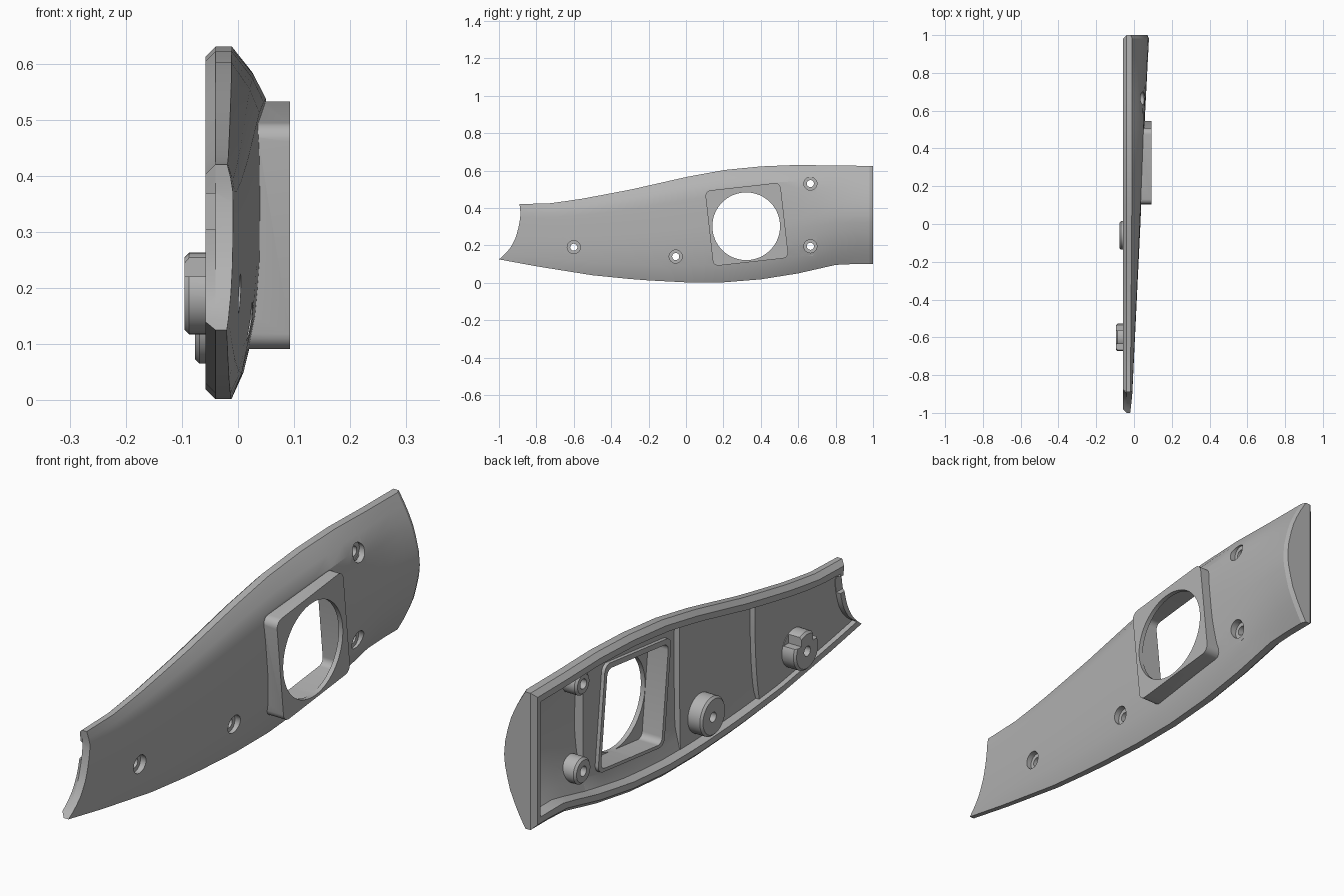
import bpy, bmesh, math
from mathutils import Matrix, Vector

if "Cube" in bpy.data.objects:
    bpy.data.objects.remove(bpy.data.objects["Cube"])

grey = bpy.data.materials.new("mid grey")
grey.use_nodes = True
COL = (0.45, 0.45, 0.45, 1)
grey.diffuse_color = COL
grey.node_tree.nodes["Principled BSDF"].inputs["Base Color"].default_value = COL


def interp(pts, v):
    if v <= pts[0][0]:
        return pts[0][1]
    for (a, fa), (b, fb) in zip(pts, pts[1:]):
        if v <= b:
            return fa + (fb - fa) * (v - a) / (b - a)
    return pts[-1][1]


# Side outline, crown height and cross-section curves
TOP = [(-.9, .42), (-.72, .425), (-.55, .45), (-.3, .497), (0, .565), (.2, .602), (.4, .622), (.6, .63), (.8, .626), (1, .625)]
BOTTOM = [(-1, .125), (-.8, .088), (-.5, .04), (-.25, .015), (0, .002), (.2, .002), (.4, .018), (.6, .05), (.82, .1), (1, .1)]
CROWN = [(-1, -.014), (0, .034), (.5, .055), (1, .08)]
EDGE = [(-1, -.02), (0, -.012), (1, -.01)]
MID_ARC = [(0, 0), (.08, .4), (.24, .8), (.4, .97), (.55, 1), (.75, 1), (.85, .92), (.92, .6), (1, 0)]
REAR_ARC = [(0, 0), (.12, .4), (.25, .72), (.4, .95), (.5, 1), (.6, .95), (.75, .75), (.88, .42), (1, 0)]
FRONT_CURVE = [(0, 0), (.12, .035), (.25, .063), (.4, .086), (.55, .101), (.75, .113), (.85, .115), (1, .11)]
TS = [0, .08, .16, .25, .33, .42, .5, .6, .7, .78, .85, .92, 1]


def outer_x(y, z):
    """Height of the outer skin at a point of the side view."""
    zb, zt = interp(BOTTOM, y), interp(TOP, y)
    t = min(1, max(0, (z - zb) / (zt - zb)))
    k = min(1, max(0, (y - .5) / .4))
    f = interp(MID_ARC, t) * (1 - k) + interp(REAR_ARC, t) * k
    e = interp(EDGE, y)
    return e + (interp(CROWN, y) - e) * f


def place(y0, t, inset=0):
    """Side view position, bending the front end into its concave curve."""
    y = y0 + interp(FRONT_CURVE, t) * ((1 - y0) / 2) ** 4
    zb, zt = interp(BOTTOM, y) + inset, interp(TOP, y) - inset
    return y, zb + (zt - zb) * t


def finish(bm, name):
    bmesh.ops.remove_doubles(bm, verts=bm.verts, dist=1e-5)
    bmesh.ops.recalc_face_normals(bm, faces=bm.faces)
    me = bpy.data.meshes.new(name)
    bm.to_mesh(me)
    bm.free()
    me.materials.append(grey)
    ob = bpy.data.objects.new(name, me)
    bpy.context.collection.objects.link(ob)
    return ob


def loft(name, sections):
    """Skin closed loops made of a front row and a reversed back row."""
    bm = bmesh.new()
    loops = [[bm.verts.new(p) for p in s] for s in sections]
    n = len(loops[0])
    for a, b in zip(loops, loops[1:]):
        for i in range(n):
            j = (i + 1) % n
            bm.faces.new((a[i], a[j], b[j], b[i]))
    for s in (loops[0], loops[-1]):
        for i in range(n // 2 - 1):
            bm.faces.new((s[i], s[i + 1], s[n - 2 - i], s[n - 1 - i]))
    return finish(bm, name)


def cylinder(name, y, z, r, x0, x1, seg=40, chamfer=0):
    bm = bmesh.new()
    rot = Matrix.Translation(((x0 + x1) / 2, y, z)) @ Matrix.Rotation(math.pi / 2, 4, 'Y')
    bmesh.ops.create_cone(bm, cap_ends=True, segments=seg, radius1=r, radius2=r, depth=x1 - x0, matrix=rot)
    if chamfer:
        rim = [e for e in bm.edges if all(v.co.x < x0 + 1e-4 for v in e.verts)]
        bmesh.ops.bevel(bm, geom=rim, offset=chamfer, segments=1, affect='EDGES')
    return finish(bm, name)


def block(name, y, z, sy, sz, x0, x1, angle=0, corner=0):
    bm = bmesh.new()
    mat = (Matrix.Translation(((x0 + x1) / 2, y, z)) @ Matrix.Rotation(math.radians(angle), 4, 'X')
           @ Matrix.Diagonal((x1 - x0, sy, sz, 1)))
    bmesh.ops.create_cube(bm, size=1, matrix=mat)
    if corner:
        edges = [e for e in bm.edges if abs(e.verts[0].co.x - e.verts[1].co.x) > 1e-4]
        bmesh.ops.bevel(bm, geom=edges, offset=corner, segments=6, profile=.5, affect='EDGES')
    return finish(bm, name)


def combine(ob, tool, op):
    mod = ob.modifiers.new("combine", 'BOOLEAN')
    mod.object, mod.operation, mod.solver = tool, op, 'EXACT'
    bpy.context.view_layer.objects.active = ob
    bpy.ops.object.modifier_apply(modifier=mod.name)
    bpy.data.objects.remove(tool)


# Outer solid with a chamfered rim
RIM, BACK, CH = -.04, -.058, .018
ys = [-1, -1 + CH] + [-.9 + .1 * i for i in range(19)] + [1 - CH, 1]
sections = []
for k, y0 in enumerate(ys):
    end = k in (0, len(ys) - 1)
    front, back = [], []
    for t in TS:
        y, z = place(y0, t)
        x = outer_x(y, z) - (.008 if y0 == 1 else 0)
        front.append((max(x, RIM + .005), y, z))
        if not end:
            y, z = place(y0, t, CH)
        back.append((RIM if end else BACK, y, z))
    # Side walls drop straight from the skin to the rim before the chamfer
    wall = [(RIM, *place(y0, t)) for t in (1, 0)]
    sections.append([wall[1]] + front + [wall[0]] + [back[-1]] + back[::-1] + [back[0]])
grip = loft("grip_panel", sections)


# Hollow inside with a stepped floor
def floor_x(level, y, z):
    x = outer_x(y, z) - .022
    return x if level is None else min(x, level)


bays = [(-.955, -.39, -.038), (-.39, .06, -.018), (.06, .62, .004), (.62, .965, None)]
sections = []
for a, b, level in bays:
    for i in range(6):
        y0 = a + (b - a) * i / 5 + (.001 if i == 0 else 0)
        pts = [place(y0, t, .042) for t in TS]
        sections.append([(floor_x(level, y, z), y, z) for y, z in pts] + [(-.1, y, z) for y, z in pts[::-1]])
combine(grip, loft("hollow", sections), 'DIFFERENCE')

# Raised square frame
combine(grip, block("frame", .325, .312, .405, .405, -.01, .093, 6.4, .03), 'UNION')

# Screw bosses: y, z, radius, back face, front end
for y, z, r, x0, x1 in [(-.6, .19, .073, -.095, -.02), (-.06, .14, .075, -.077, 0),
                        (.665, .53, .044, -.03, .028), (.665, .195, .05, -.03, .028)]:
    boss = cylinder("boss", y, z, r, x0, x1, chamfer=.008)
    if y < -.5:
        for s in (-1, 1):
            combine(boss, block("notch", y + s * .085, z + .08, .1, .1, -.2, -.04), 'DIFFERENCE')
    combine(grip, boss, 'UNION')

# Square pocket behind the round opening
combine(grip, block("pocket", .325, .308, .372, .372, -.2, .075, 6.4, .025), 'DIFFERENCE')
combine(grip, cylinder("opening", .322, .302, .181, -.2, .2, 64), 'DIFFERENCE')

# Countersunk screw holes
for y, z in [(-.6, .19), (-.055, .14), (.665, .53), (.665, .195)]:
    x = outer_x(y, z)
    combine(grip, cylinder("hole", y, z, .019, -.2, .2, 24), 'DIFFERENCE')
    combine(grip, cylinder("counterbore", y, z, .035, x - .022, .2, 32), 'DIFFERENCE')

# Slot through the front rim
combine(grip, block("slot", -.84, .336, .4, .064, -.2, RIM, 0), 'DIFFERENCE')

bpy.ops.object.select_all(action='DESELECT')
grip.select_set(True)
bpy.context.view_layer.objects.active = grip
bpy.ops.object.shade_smooth_by_angle(angle=math.radians(20))
